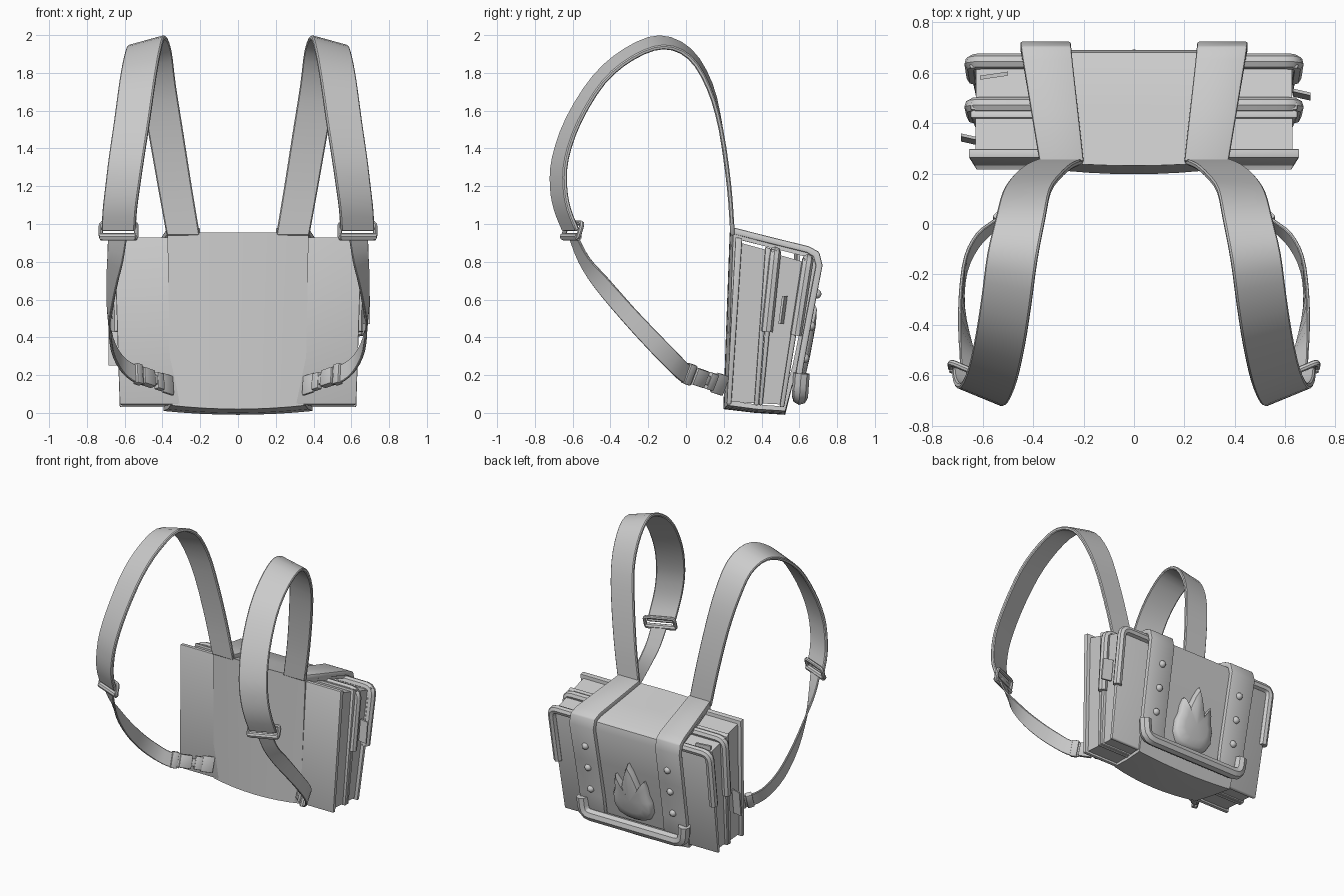
import bpy, bmesh, math
from mathutils import Vector

if "Cube" in bpy.data.objects:
    bpy.data.objects.remove(bpy.data.objects["Cube"])

grey = bpy.data.materials.new("plain_grey")
grey.diffuse_color = (0.6, 0.6, 0.6, 1)
grey.use_nodes = True
grey.node_tree.nodes["Principled BSDF"].inputs["Base Color"].default_value = grey.diffuse_color


def add(name, verts, faces, solid=0, offset=-1, bevel=0, mirror=False, segs=2):
    me = bpy.data.meshes.new(name)
    me.from_pydata([tuple(v) for v in verts], [], faces)
    bm = bmesh.new()
    bm.from_mesh(me)
    bmesh.ops.recalc_face_normals(bm, faces=bm.faces)
    bm.to_mesh(me)
    bm.free()
    ob = bpy.data.objects.new(name, me)
    bpy.context.collection.objects.link(ob)
    me.materials.append(grey)
    if solid:
        m = ob.modifiers.new("thick", "SOLIDIFY")
        m.thickness, m.offset = solid, offset
        m.use_even_offset = True
    if bevel:
        m = ob.modifiers.new("round", "BEVEL")
        m.width, m.segments, m.limit_method = bevel, segs, "ANGLE"
        m.angle_limit = math.radians(40)
    if mirror:
        ob.modifiers.new("mirror", "MIRROR").use_mirror_merge = False
    return ob


def smooth_path(pts, n):
    """Catmull-Rom through a list of equal-length vectors."""
    pts = [Vector(p) for p in pts]
    p = [2 * pts[0] - pts[1]] + pts + [2 * pts[-1] - pts[-2]]
    out = []
    for i in range(1, len(p) - 2):
        a, b, c, d = p[i - 1:i + 3]
        for k in range(n):
            t = k / n
            out.append(0.5 * (2 * b + (c - a) * t + (2 * a - 5 * b + 4 * c - d) * t * t
                              + (3 * b - a - 3 * c + d) * t ** 3))
    return out + [pts[-1]]


def ribbon(name, centres, halves, thick, n=3):
    c, h = smooth_path(centres, n), smooth_path(halves, n)
    verts = [v for a, b in zip(c, h) for v in (a - b, a + b)]
    faces = [(2 * i, 2 * i + 1, 2 * i + 3, 2 * i + 2) for i in range(len(c) - 1)]
    return add(name, verts, faces, thick, 0, thick * 0.25, True, 1)


def prism(name, prof, top, bottom, bevel):
    """Side profile (y, z) widened along x, tapering towards the bottom."""
    n = len(prof)
    verts = [(s * (bottom + (top - bottom) * z / 0.92), y, z) for s in (-1, 1) for y, z in prof]
    faces = [tuple(range(n)), tuple(range(2 * n - 1, n - 1, -1))]
    faces += [(i, (i + 1) % n, n + (i + 1) % n, n + i) for i in range(n)]
    return add(name, verts, faces, bevel=bevel)


def box(name, c, ax, ay, az, bevel, mirror=True):
    """Box from a centre and three half-extent vectors."""
    c, ax, ay, az = map(Vector, (c, ax, ay, az))
    verts = [c + i * ax + j * ay + k * az for i in (-1, 1) for j in (-1, 1) for k in (-1, 1)]
    faces = [(0, 1, 3, 2), (4, 6, 7, 5), (0, 4, 5, 1), (2, 3, 7, 6), (0, 2, 6, 4), (1, 5, 7, 3)]
    return add(name, verts, faces, bevel=bevel, mirror=mirror)


def tube(name, pts, r, cyclic=False, mirror=True, round_at=0.05):
    """Round bar along a path whose corners are rounded off."""
    pts, path = [Vector(p) for p in pts], []
    n = len(pts)
    for i, p in enumerate(pts):
        if not cyclic and i in (0, n - 1):
            path.append(p)
            continue
        a = p + (pts[i - 1] - p).normalized() * round_at
        b = p + (pts[(i + 1) % n] - p).normalized() * round_at
        path += [(1 - t) ** 2 * a + 2 * t * (1 - t) * p + t * t * b for t in (0, .33, .67, 1)]
    cu = bpy.data.curves.new(name, "CURVE")
    cu.dimensions, cu.bevel_depth, cu.bevel_resolution, cu.use_fill_caps = "3D", r, 2, True
    sp = cu.splines.new("POLY")
    sp.points.add(len(path) - 1)
    for q, p in zip(sp.points, path):
        q.co = (*p, 1)
    sp.use_cyclic_u = cyclic
    ob = bpy.data.objects.new(name, cu)
    bpy.context.collection.objects.link(ob)
    cu.materials.append(grey)
    if mirror:
        ob.modifiers.new("mirror", "MIRROR").use_mirror_merge = False
    return ob


# Wrapping body: closed loop around the books, bulging at the front panel
loop = [(0.22, 0.04), (0.235, 0.5), (0.25, 0.955), (0.45, 0.90), (0.645, 0.85), (0.68, 0.825),
        (0.69, 0.77), (0.645, 0.52), (0.59, 0.25), (0.525, 0.01), (0.37, 0.02)]
N, L, verts, faces = 8, len(loop), [], []
for i in range(N + 1):
    u = 2 * i / N - 1
    for y, z in loop:
        half = 0.355 + 0.02 * z + 0.14 * max(0, y - 0.25)
        front = max(0, 1 - (y - 0.2) / 0.2)
        verts.append((u * half, y - 0.025 * (1 - u * u) * front, z - 0.02 * (1 - u * u) * (z < 0.1)))
for i in range(N):
    for j in range(L):
        k = (j + 1) % L
        faces.append((i * L + j, i * L + k, (i + 1) * L + k, (i + 1) * L + j))
add("body_wrap", verts, faces, 0.025)

# Raised bands running over the top and down the rear
band = [(0.245, 0.965), (0.45, 0.913), (0.645, 0.865), (0.69, 0.84), (0.705, 0.78),
        (0.655, 0.52), (0.605, 0.25), (0.585, 0.11)]
verts = []
for y, z in band:
    k = (y - 0.25) / 0.45 if z > 0.75 else 0.75 + 0.25 * z / 0.78
    verts += [(0.2 + 0.05 * k, y, z), (0.375 + 0.075 * k, y, z)]
faces = [(2 * i, 2 * i + 1, 2 * i + 3, 2 * i + 2) for i in range(len(band) - 1)]
add("rear_band", verts, faces, 0.035, 0, 0.008, True)

# Padded rim at the lower end of the flap
tube("flap_rim", [(0.415, 0.612, 0.21), (0.405, 0.603, 0.085), (-0.405, 0.603, 0.085),
                  (-0.415, 0.612, 0.21)], 0.043, mirror=False, round_at=0.06)

# Rivets on the bands
for y, z in [(0.692, 0.63), (0.66, 0.46), (0.628, 0.29)]:
    bpy.ops.mesh.primitive_uv_sphere_add(segments=12, ring_count=8, radius=0.025, location=(0.335, y, z))
    ob = bpy.context.object
    ob.name = "rivet"
    bpy.ops.object.transform_apply(location=True)
    ob.data.materials.append(grey)
    ob.modifiers.new("mirror", "MIRROR")

# Flame ornament: pillowed outline on the flap
half = [(0, 0.58), (0.03, 0.52), (0.055, 0.45), (0.07, 0.40), (0.095, 0.44), (0.115, 0.47),
        (0.13, 0.42), (0.135, 0.36), (0.155, 0.31), (0.155, 0.23), (0.12, 0.17), (0.06, 0.145), (0, 0.14)]
ring = half + [(-x, z) for x, z in half[-2:0:-1]]
n, verts, faces = len(ring), [], []
for s, out in [(1, -0.01), (1, 0.02), (0.9, 0.04), (0.6, 0.052)]:
    for x, z in ring:
        z2 = 0.3 + (z - 0.3) * s
        verts.append((x * s, 0.541 + 0.203 * z2 + out, z2))
for r in range(3):
    faces += [(r * n + i, r * n + (i + 1) % n, (r + 1) * n + (i + 1) % n, (r + 1) * n + i) for i in range(n)]
verts.append((0, 0.541 + 0.203 * 0.3 + 0.055, 0.3))
faces += [(3 * n + i, 3 * n + (i + 1) % n, 4 * n) for i in range(n)]
add("flame_ornament", verts, faces)

# Two books: covers and page blocks
prism("front_book_front_cover", [(0.215, 0.045), (0.24, 0.045), (0.298, 0.925), (0.262, 0.93)], .655, .625, .006)
prism("front_book_pages", [(0.235, 0.06), (0.37, 0.05), (0.435, 0.86), (0.29, 0.90)], .63, .60, 0)
prism("front_book_rear_cover", [(0.36, 0.04), (0.385, 0.04), (0.45, 0.87), (0.42, 0.88)], .65, .62, .008)
prism("rear_book_front_cover", [(0.385, 0.04), (0.405, 0.04), (0.485, 0.86), (0.452, 0.87)], .65, .62, .008)
prism("rear_book_pages", [(0.40, 0.05), (0.50, 0.045), (0.62, 0.80), (0.48, 0.84)], .63, .60, 0)
prism("rear_book_rear_cover", [(0.495, 0.03), (0.52, 0.03), (0.65, 0.81), (0.617, 0.82)], .655, .625, .008)

# Rounded corner guards on the rear book
for name, top, low in [("front_corner_guard", (0.472, 0.85), (0.428, 0.43)),
                       ("rear_corner_guard", (0.645, 0.81), (0.582, 0.41))]:
    tube(name, [(0.37, *top), (0.643, *top), (0.633, *low)], 0.031)

# Page markers sticking out of the books
box("right_marker", (0.665, 0.513, 0.545), (0.035, -0.008, 0), (0, 0.006, 0), (0, 0.01, 0.075), 0, False)
box("left_marker", (-0.65, 0.335, 0.34), (0.035, -0.008, 0), (0, 0.006, 0), (0, 0.01, 0.09), 0, False)
box("top_marker", (-0.555, 0.588, 0.815), (0.055, 0.008, 0), (0, 0.008, 0), (0, 0, 0.025), 0, False)

# Wide shoulder straps
centres = [(0.29, 0.247, 0.94), (0.335, 0.228, 1.2), (0.385, 0.185, 1.5), (0.425, 0.125, 1.73),
           (0.45, 0.02, 1.90), (0.482, -0.13, 1.962), (0.505, -0.30, 1.90), (0.53, -0.46, 1.765),
           (0.56, -0.595, 1.55), (0.59, -0.665, 1.35), (0.61, -0.675, 1.2), (0.625, -0.655, 1.08),
           (0.632, -0.61, 0.965)]
halves = [(0.088, 0, 0), (0.09, 0, 0), (0.093, 0, 0), (0.095, -0.005, -0.01), (0.097, 0, -0.02),
          (0.098, 0.012, -0.027), (0.097, 0.02, -0.022), (0.096, 0.026, -0.015), (0.094, 0.033, -0.008),
          (0.092, 0.036, 0), (0.09, 0.037, 0), (0.089, 0.037, 0), (0.088, 0.037, 0)]
ribbon("shoulder_strap", centres, halves, 0.024)

# Rectangular slide buckle at the strap end
c, w, h = Vector((0.632, -0.6, 0.965)), Vector((0.094, 0.04, 0)), Vector((0, 0.012, 0.04))
tube("slide_buckle", [c - w - h, c + w - h, c + w + h, c - w + h], 0.013, True, round_at=0.02)
tube("slide_buckle_bar", [c - w - h * 0.8, c + w - h * 0.8], 0.02)

# Narrow lower straps
centres = [(0.637, -0.6, 0.94), (0.65, -0.54, 0.81), (0.668, -0.45, 0.69), (0.682, -0.3, 0.515),
           (0.667, -0.16, 0.365), (0.62, -0.065, 0.268), (0.56, -0.01, 0.215), (0.5, 0.04, 0.195)]
halves = [(0.05, 0.02, 0), (0.04, 0.026, 0.012), (0.025, 0.035, 0.024), (0.006, 0.034, 0.032),
          (0.0, 0.034, 0.036), (0, 0.028, 0.042), (0, 0.02, 0.046), (0, 0.016, 0.048)]
ribbon("lower_strap", centres, halves, 0.013)

# Side-release clip joining the lower strap to the body
a, b, up = Vector((0.545, 0.0, 0.21)), Vector((0.355, 0.2, 0.145)), Vector((0.004, 0.025, 0.066))
d = b - a
side = d.cross(up).normalized()
up = (up - d * (up.dot(d) / d.length_squared)).normalized()
for name, t0, t1, hh, th in [("clip_slider", 0, 0.16, 0.056, 0.019), ("clip_socket", 0.2, 0.5, 0.046, 0.021),
                             ("clip_tongue", 0.5, 0.6, 0.026, 0.014), ("clip_plug", 0.58, 0.76, 0.046, 0.017),
                             ("clip_tab", 0.74, 1.05, 0.055, 0.008), ("clip_strap", 0, 0.25, 0.04, 0.008)]:
    box(name, a + d * (t0 + t1) / 2, d * (t1 - t0) / 2, side * th, up * hh, 0.005)

# Bake modifiers and shade smoothly with crisp edges
bpy.ops.object.select_all(action="SELECT")
bpy.context.view_layer.objects.active = bpy.context.selected_objects[0]
bpy.ops.object.convert(target="MESH")
bpy.ops.object.shade_smooth_by_angle(angle=math.radians(40))
